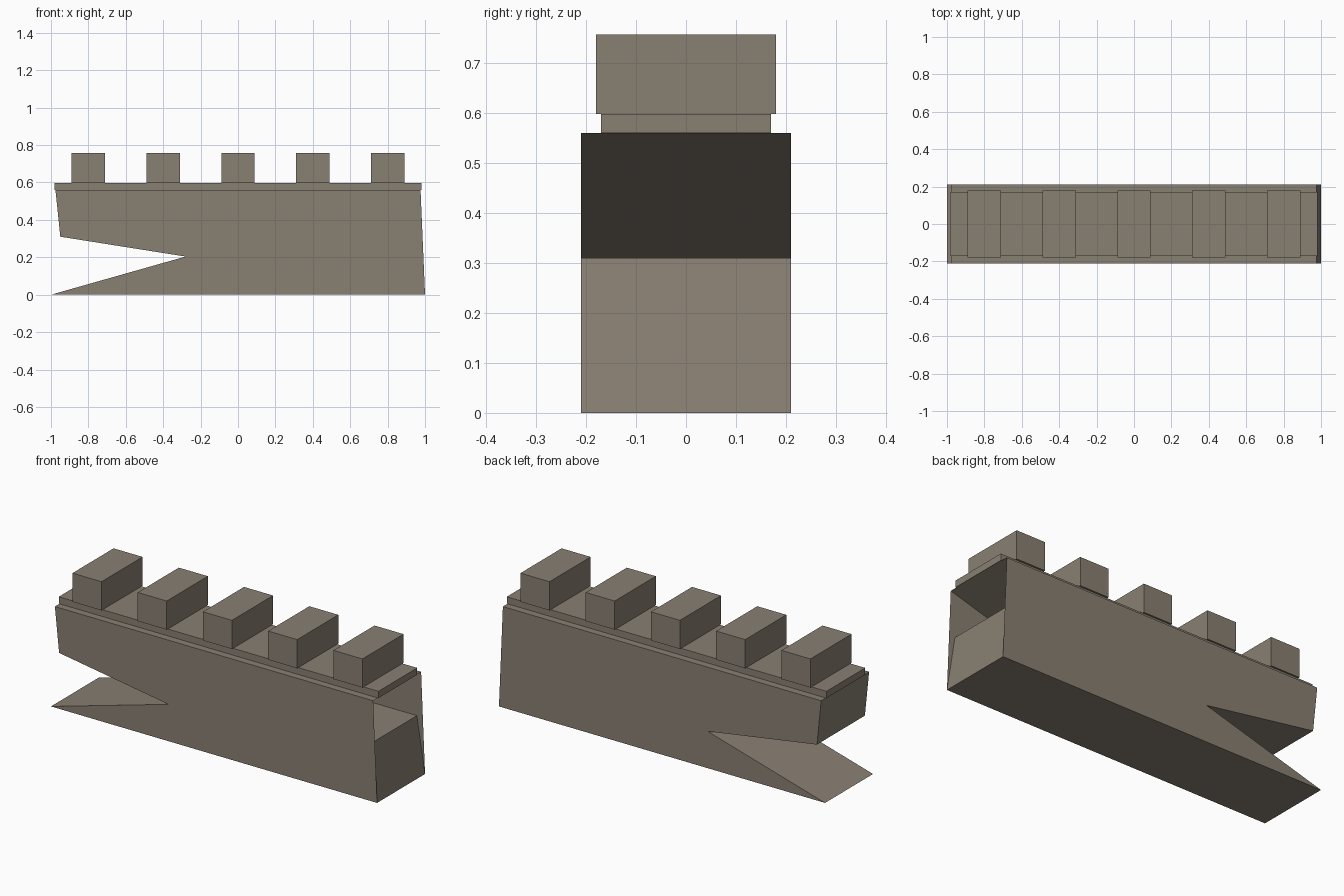
import bpy
import bmesh

cube = bpy.data.objects.get("Cube")
if cube:
    bpy.data.objects.remove(cube, do_unlink=True)

# One stone colour for everything
stone = bpy.data.materials.new("warm_grey_stone")
stone.use_nodes = True
colour = (0.25, 0.215, 0.17, 1.0)
stone.diffuse_color = colour
bsdf = next(n for n in stone.node_tree.nodes if n.type == 'BSDF_PRINCIPLED')
bsdf.inputs["Base Color"].default_value = colour


def add_object(name, bm):
    mesh = bpy.data.meshes.new(name)
    bm.to_mesh(mesh)
    bm.free()
    mesh.materials.append(stone)
    obj = bpy.data.objects.new(name, mesh)
    bpy.context.collection.objects.link(obj)
    return obj


def add_block(name, x, half_x, half_y, bottom, top):
    bm = bmesh.new()
    bmesh.ops.create_cube(bm, size=2)
    for v in bm.verts:
        v.co.x = x + v.co.x * half_x
        v.co.y *= half_y
        v.co.z = top if v.co.z > 0 else bottom
    return add_object(name, bm)


# Wall body: side profile with an open wedge notch at one end
# and a wedge pocket at the other, counterclockwise from the front
HALF_DEPTH = 0.21
profile = [(-1, 0), (1, 0), (0.95, 0.31), (0.1, 0.31),
           (0.976, 0.56), (-0.976, 0.56), (-0.95, 0.31), (-0.28, 0.204)]
bm = bmesh.new()
front = [bm.verts.new((x, -HALF_DEPTH, z)) for x, z in profile]
back = [bm.verts.new((x, HALF_DEPTH, z)) for x, z in profile]
bm.faces.new(front)
bm.faces.new(back[::-1])
for i in range(len(profile)):
    j = (i + 1) % len(profile)
    bm.faces.new((front[i], back[i], back[j], front[j]))

# Thin cheeks closing the sides of the pocket
bm.faces.new([front[i] for i in (1, 4, 3, 2)])
bm.faces.new([back[i] for i in (2, 3, 4, 1)])
add_object("wall_body", bm)

# Walkway slab and battlements
add_block("walkway_slab", 0, 0.98, 0.17, 0.56, 0.598)
for i in range(5):
    add_block(f"battlement_{i + 1}", (i - 2) * 0.4, 0.089, 0.18, 0.598, 0.757)
